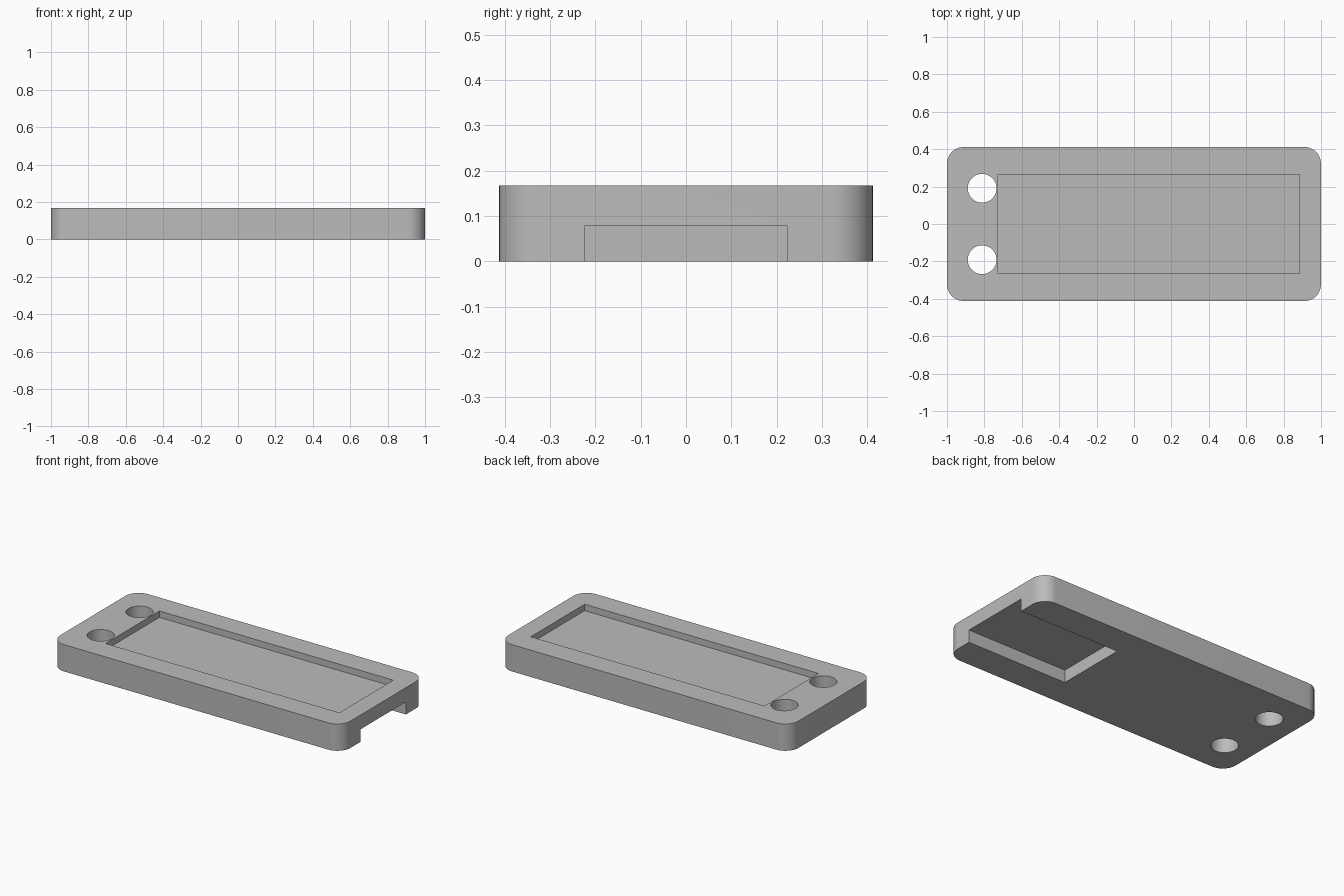
import bpy
import bmesh
import math

default = bpy.data.objects.get("Cube")
if default:
    bpy.data.objects.remove(default, do_unlink=True)

LENGTH, WIDTH, HEIGHT = 2.0, 0.824, 0.167
CORNER = 0.09
HOLE_X, HOLE_Y, HOLE_RADIUS = -0.812, 0.191, 0.077
OVER = 0.1  # how far cutters reach past the body

grey = bpy.data.materials.new("plain_grey")
grey.use_nodes = True
colour = (0.5, 0.5, 0.5, 1)
grey.diffuse_color = colour
grey.node_tree.nodes["Principled BSDF"].inputs["Base Color"].default_value = colour


def prism(name, outline, z0, z1):
    """Extrude a flat outline from z0 up to z1."""
    bm = bmesh.new()
    base = bm.faces.new([bm.verts.new((x, y, z0)) for x, y in outline])
    top = bmesh.ops.extrude_face_region(bm, geom=[base])["geom"]
    verts = [v for v in top if isinstance(v, bmesh.types.BMVert)]
    bmesh.ops.translate(bm, verts=verts, vec=(0, 0, z1 - z0))
    bmesh.ops.recalc_face_normals(bm, faces=bm.faces)
    mesh = bpy.data.meshes.new(name)
    bm.to_mesh(mesh)
    bm.free()
    mesh.materials.append(grey)
    obj = bpy.data.objects.new(name, mesh)
    bpy.context.collection.objects.link(obj)
    return obj


def arc(cx, cy, radius, start, sweep, steps):
    angles = [start + sweep * i / steps for i in range(steps + 1)]
    return [(cx + radius * math.cos(a), cy + radius * math.sin(a)) for a in angles]


def rectangle(x0, x1, half_width):
    return [(x0, -half_width), (x1, -half_width), (x1, half_width), (x0, half_width)]


# Rounded slab
outline = []
for i, (sx, sy) in enumerate([(1, 1), (-1, 1), (-1, -1), (1, -1)]):
    outline += arc(sx * (LENGTH / 2 - CORNER), sy * (WIDTH / 2 - CORNER),
                   CORNER, i * math.pi / 2, math.pi / 2, 12)
body = prism("slab_body", outline, 0, HEIGHT)

# Shallow pocket on top, open-ended slot underneath, and two through holes
cutters = [
    prism("top_pocket_cutter", rectangle(-0.727, 0.884, 0.265), HEIGHT - 0.04, HEIGHT + OVER),
    prism("end_slot_cutter", rectangle(0.31, LENGTH / 2 + OVER, 0.224), -OVER, 0.078),
]
for side, sign in (("left", 1), ("right", -1)):
    circle = arc(HOLE_X, sign * HOLE_Y, HOLE_RADIUS, 0, math.tau, 48)[:-1]
    cutters.append(prism(side + "_hole_cutter", circle, -OVER, HEIGHT + OVER))

bpy.context.view_layer.objects.active = body
for cutter in cutters:
    cutter.hide_render = True
    cut = body.modifiers.new(cutter.name, "BOOLEAN")
    cut.operation = "DIFFERENCE"
    cut.solver = "EXACT"
    cut.object = cutter
    bpy.ops.object.modifier_apply(modifier=cut.name)
    bpy.data.objects.remove(cutter, do_unlink=True)

# Smooth rounded walls, crisp edges
bpy.ops.object.select_all(action="DESELECT")
body.select_set(True)
bpy.ops.object.shade_smooth_by_angle(angle=math.radians(30))
